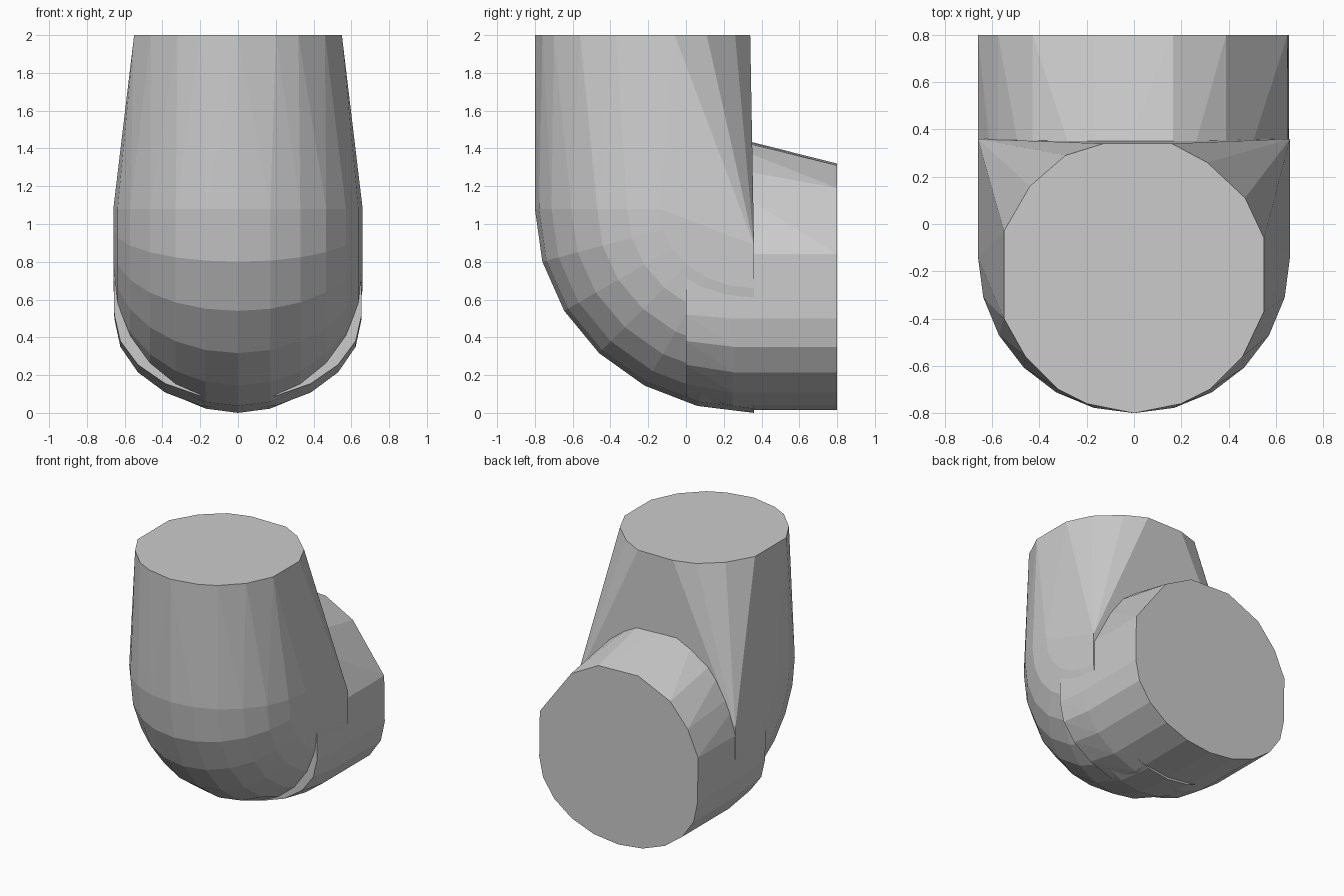
import bpy, bmesh
from math import sin, cos, pi

if "Cube" in bpy.data.objects:
    bpy.data.objects.remove(bpy.data.objects["Cube"])


def hull(name, points):
    """Flat-shaded convex shell around a set of points."""
    bm = bmesh.new()
    for p in points:
        bm.verts.new(p)
    res = bmesh.ops.convex_hull(bm, input=bm.verts[:])
    loose = {g for g in res["geom_interior"] + res["geom_unused"]
             if isinstance(g, bmesh.types.BMVert)}
    bmesh.ops.delete(bm, geom=list(loose), context='VERTS')
    bmesh.ops.dissolve_limit(bm, angle_limit=0.01, verts=bm.verts[:], edges=bm.edges[:])
    bmesh.ops.recalc_face_normals(bm, faces=bm.faces[:])
    me = bpy.data.meshes.new(name)
    bm.to_mesh(me)
    bm.free()
    ob = bpy.data.objects.new(name, me)
    bpy.context.collection.objects.link(ob)
    return ob


# upright limb: top outline (x, y), then the rounded outside of the bend
top = [(-.13, .34), (.16, .34), (.31, .26), (.47, .11), (.55, -.06), (.55, -.37),
       (.46, -.56), (.32, -.70), (.2, -.76), (0, -.8), (-.2, -.76), (-.32, -.70),
       (-.46, -.56), (-.55, -.40), (-.55, -.03), (-.44, .16), (-.29, .29)]
pts = [(x, y, 2) for x, y in top]
PY, PZ, R = .36, 1.08, .66
for i in range(7):
    t = i / 6 * pi / 2
    for j in range(13):
        a = -pi / 2 + pi * j / 12
        x = R * sin(a)
        y = PY - (.5 + R * cos(a)) * cos(t)
        z = PZ - (.42 + R * cos(a)) * sin(t)
        pts.append((x, y, z))
pts += [(s * R, PY, .89) for s in (-1, 1)]
hull("upright_limb", pts)

# horizontal limb: end outline (x, z), roof rising toward the bend
upper = [(.65, .84), (.39, 1.19), (.165, 1.31), (-.165, 1.32),
         (-.43, 1.2), (-.575, 1.03), (-.66, .84)]
lower = [(.655 * cos(k * pi / 10), .5 - .485 * sin(k * pi / 10)) for k in range(11)]
pts = [(x, .8, z) for x, z in upper + lower]
pts += [(x, 0, .84 + (z - .84) * 1.42) for x, z in upper]
pts += [(x, 0, .52 + (z - .5) * .93) for x, z in lower]
pts += [(x, .25, z) for x, z in lower]
hull("horizontal_limb", pts)
